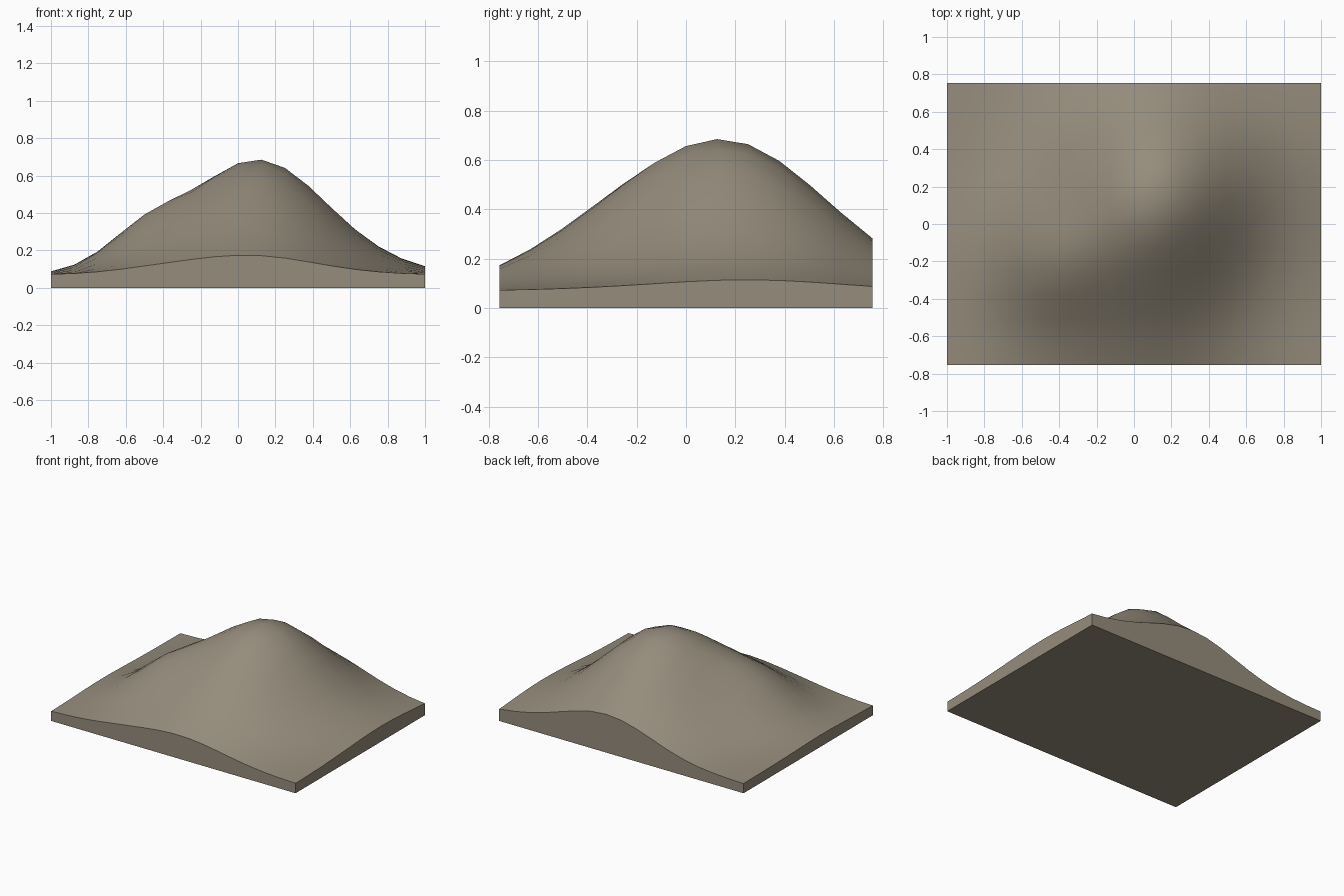
import bpy, bmesh, math

if "Cube" in bpy.data.objects:
    bpy.data.objects.remove(bpy.data.objects["Cube"])

NX, NY = 16, 12          # grid cells
HX, HY = 1.0, 0.755      # half sizes
BASE = 0.07              # slab thickness at the lowest ground

# Hills: centre x, centre y, height, spread in x, spread in y
HILLS = [
    (0.08, 0.13, 0.56, 0.25, 0.36),     # main summit
    (-0.48, -0.18, 0.195, 0.10, 0.13),  # left shoulder
    (0.45, 0.30, 0.09, 0.25, 0.25),     # right shoulder
    (0.00, -0.50, 0.06, 0.25, 0.16),    # front spur
]


def height(x, y):
    return BASE + sum(h * math.exp(-(x - cx) ** 2 / sx - (y - cy) ** 2 / sy)
                      for cx, cy, h, sx, sy in HILLS)


rock = bpy.data.materials.new("grey_brown_rock")
rock.diffuse_color = (0.30, 0.262, 0.20, 1)
rock.use_nodes = True
rock.node_tree.nodes["Principled BSDF"].inputs["Base Color"].default_value = rock.diffuse_color

# Rolling ground surface
bm = bmesh.new()
grid = [[bm.verts.new((x, y, height(x, y)))
         for x in (-HX + 2 * HX * i / NX for i in range(NX + 1))]
        for y in (-HY + 2 * HY * j / NY for j in range(NY + 1))]
for j in range(NY):
    for i in range(NX):
        f = bm.faces.new((grid[j][i], grid[j][i + 1],
                          grid[j + 1][i + 1], grid[j + 1][i]))
        f.smooth = True

# Side walls dropped from the rim, then a flat underside
rim = [e for e in bm.edges if e.is_boundary]
ext = bmesh.ops.extrude_edge_only(bm, edges=rim)["geom"]
for v in ext:
    if isinstance(v, bmesh.types.BMVert):
        v.co.z = 0
bmesh.ops.contextual_create(
    bm, geom=[e for e in ext if isinstance(e, bmesh.types.BMEdge) and e.is_boundary])
bmesh.ops.recalc_face_normals(bm, faces=bm.faces)

mesh = bpy.data.meshes.new("hill_terrain")
bm.to_mesh(mesh)
bm.free()
mesh.materials.append(rock)
hill = bpy.data.objects.new("hill_terrain", mesh)
bpy.context.collection.objects.link(hill)

# Smooth ground, sharp rim
bpy.context.view_layer.objects.active = hill
hill.select_set(True)
bpy.ops.object.shade_smooth_by_angle(angle=math.radians(35))
